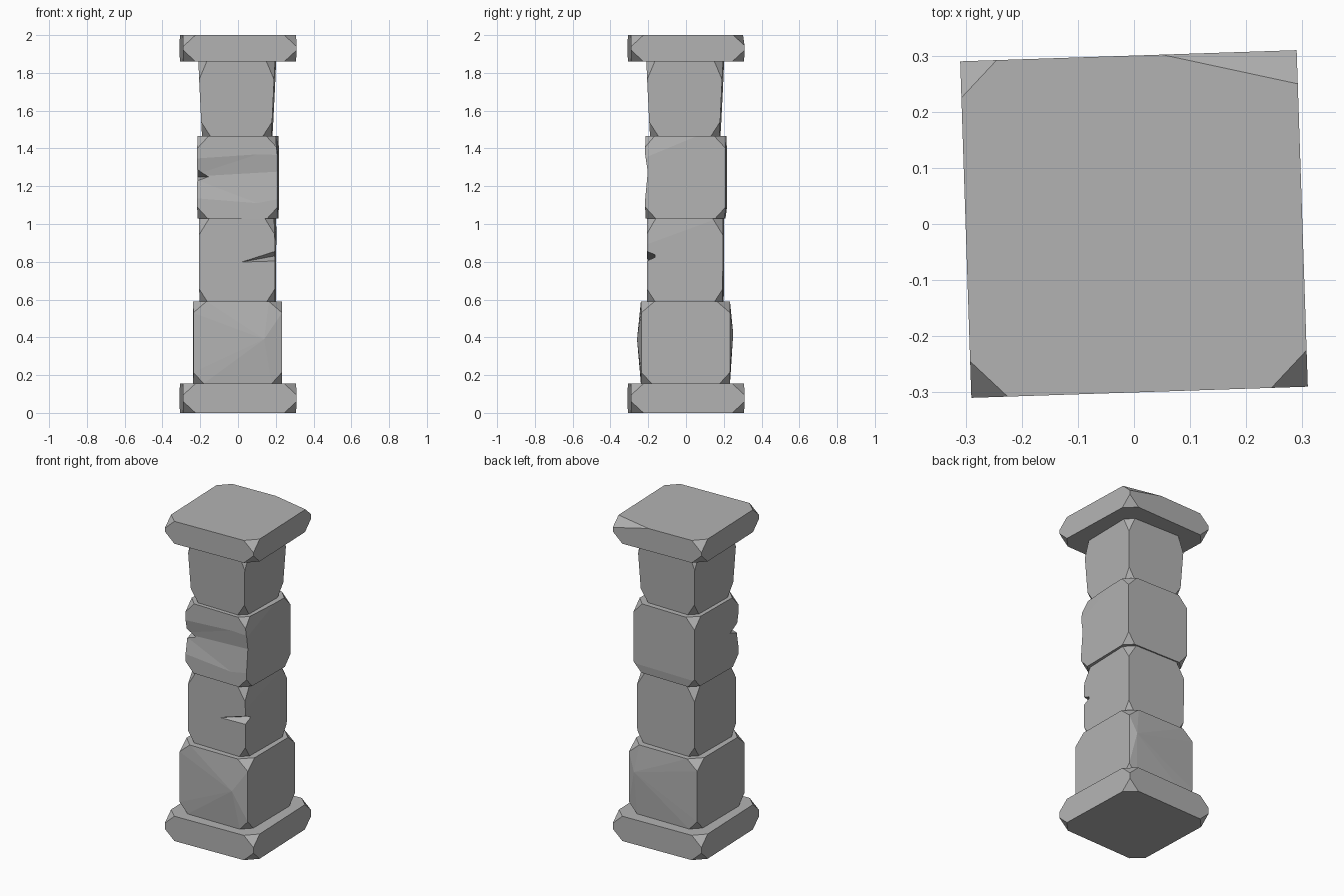
import bpy, bmesh, math
from mathutils import Vector, Matrix

default = bpy.data.objects.get("Cube")
if default:
    bpy.data.objects.remove(default, do_unlink=True)

stone = bpy.data.materials.new("grey stone")
stone.use_nodes = True
stone.diffuse_color = (0.45, 0.45, 0.45, 1)
stone.node_tree.nodes["Principled BSDF"].inputs["Base Color"].default_value = (0.45, 0.45, 0.45, 1)


def add_object(name, bm):
    bmesh.ops.recalc_face_normals(bm, faces=bm.faces)
    mesh = bpy.data.meshes.new(name)
    bm.to_mesh(mesh)
    bm.free()
    mesh.materials.append(stone)
    obj = bpy.data.objects.new(name, mesh)
    bpy.context.collection.objects.link(obj)
    return obj


def slice_off(bm, point, normal):
    """Cut away everything beyond a plane and close the hole."""
    geom = bm.verts[:] + bm.edges[:] + bm.faces[:]
    cut = bmesh.ops.bisect_plane(bm, geom=geom, dist=1e-5, plane_co=point,
                                 plane_no=normal, clear_outer=True)["geom_cut"]
    edges = [e for e in cut if isinstance(e, bmesh.types.BMEdge)]
    if edges:
        bmesh.ops.contextual_create(bm, geom=edges)


def block(name, z0, z1, low, high, turn, chip_low, chip_high, center=(0, 0),
          keep=(), slices=(), bulges=()):
    """Tapered stone with chipped corners; chips are (width, height)."""
    bm = bmesh.new()
    bmesh.ops.create_cube(bm, size=2)
    for v in bm.verts:
        top = v.co.z > 0
        half = high if top else low
        v.co = (v.co.x * half, v.co.y * half, z1 if top else z0)
    for sx in (-1, 1):
        for sy in (-1, 1):
            for sz in (-1, 1):
                if (sx, sy, sz) in keep:
                    continue
                half, z, (w, h) = (high, z1, chip_high) if sz > 0 else (low, z0, chip_low)
                slice_off(bm, Vector((sx * (half - w), sy * half, z)),
                          Vector((sx / w, sy / w, sz / h)))
    for point, normal in slices:
        slice_off(bm, Vector(point), Vector(normal))
    # Raise an off-centre peak on a broad side
    for direction, peak in bulges:
        bm.normal_update()
        face = max(bm.faces, key=lambda f: f.normal.dot(Vector(direction)))
        bmesh.ops.poke(bm, faces=[face])["verts"][0].co = peak
    bmesh.ops.rotate(bm, verts=bm.verts, matrix=Matrix.Rotation(math.radians(turn), 3, "Z"))
    bmesh.ops.translate(bm, verts=bm.verts, vec=(*center, 0))
    return add_object(name, bm)


def carve(obj, points):
    """Subtract the convex hull of a few points."""
    bm = bmesh.new()
    for p in points:
        bm.verts.new(p)
    bmesh.ops.convex_hull(bm, input=bm.verts)
    cutter = add_object("cutter", bm)
    cutter.hide_render = True
    mod = obj.modifiers.new("notch", "BOOLEAN")
    mod.operation = "DIFFERENCE"
    mod.solver = "EXACT"
    mod.object = cutter
    graph = bpy.context.evaluated_depsgraph_get()
    result = bpy.data.meshes.new_from_object(obj.evaluated_get(graph))
    obj.modifiers.clear()
    obj.data = result
    bpy.data.objects.remove(cutter, do_unlink=True)


# Plinth and capital slabs
block("base_slab", 0, 0.155, 0.3, 0.3, 1.9, (0.065, 0.06), (0.065, 0.06))
block("top_slab", 1.86, 2, 0.3, 0.3, 1.9, (0.065, 0.06), (0.065, 0.06), keep=[(1, 1, 1)],
      slices=[((0.3, 0.24, 2), (0.25, 1, 1.1))])

# Lower shaft stone with bulging front and back
block("shaft_lowest", 0.155, 0.59, 0.235, 0.235, 0.3, (0.055, 0.06), (0.07, 0.06),
      center=(-0.003, -0.003),
      bulges=[((0, -1, 0), (0.14, -0.257, 0.39)), ((0, 1, 0), (0.19, 0.252, 0.42))])

# Second stone with a sharp nick in its front left edge
second = block("shaft_lower_middle", 0.59, 1.03, 0.2, 0.202, -0.9, (0.042, 0.065), (0.055, 0.09),
               center=(-0.002, -0.003), slices=[((0.2, 0, 1.0), (1, -0.02, 0.05))])
carve(second, [(0.0, -0.21, 0.795), (0.23, -0.23, 0.795), (0.23, -0.23, 0.875), (0.19, -0.15, 0.83)])

# Third stone with a folded front and a nick in its front right edge
third = block("shaft_upper_middle", 1.03, 1.465, 0.213, 0.213, -0.8, (0.055, 0.06), (0.06, 0.065),
              slices=[((0.213, 0, 1.44), (1, -0.05, 0.12)), ((0, 0.213, 1.08), (0, 1, -0.12))])
carve(third, [(x, -0.225, z) for x in (-0.26, 0.26) for z in (1.05, 1.42)]
      + [(-0.26, -0.19, 1.25), (0.26, -0.204, 1.28)])
carve(third, [(-0.14, -0.21, 1.25), (-0.25, -0.25, 1.34), (-0.25, -0.25, 1.2), (-0.215, -0.13, 1.25)])

# Flared top stone
block("shaft_top", 1.465, 1.86, 0.184, 0.203, -1, (0.045, 0.065), (0.045, 0.12), center=(-0.004, -0.004))
